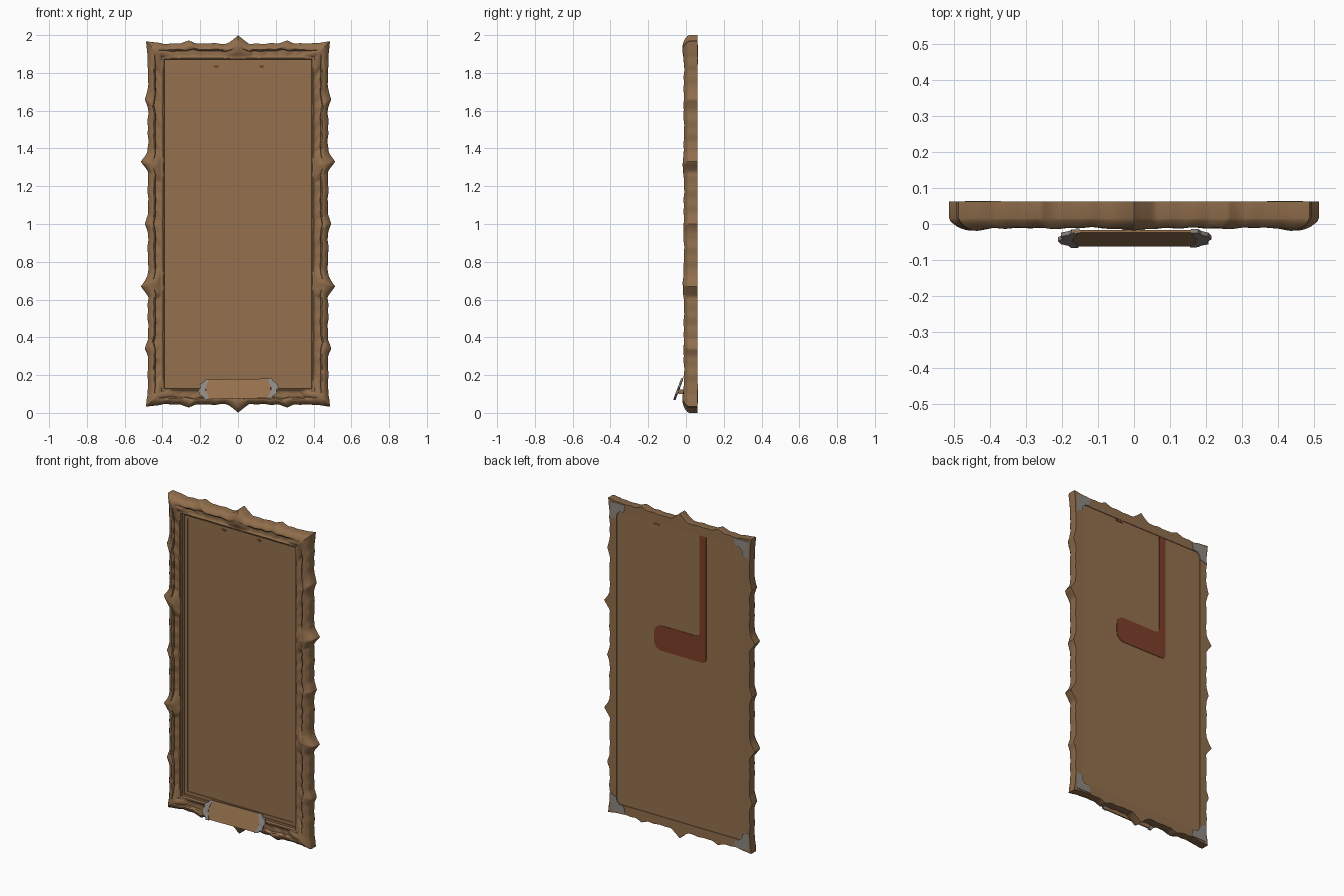
import bpy, bmesh, math
from mathutils import Vector

if "Cube" in bpy.data.objects:
    bpy.data.objects.remove(bpy.data.objects["Cube"])


def mat(name, col):
    m = bpy.data.materials.new(name)
    m.diffuse_color = (*col, 1)
    m.use_nodes = True
    m.node_tree.nodes["Principled BSDF"].inputs["Base Color"].default_value = m.diffuse_color
    return m


WOOD = mat("carved brown wood", (0.28, 0.155, 0.072))
BOARD = mat("panel brown wood", (0.30, 0.165, 0.075))
METAL = mat("grey metal", (0.27, 0.245, 0.22))
RED = mat("red brown strap", (0.2, 0.05, 0.022))


def finish(bm, name, m, angle=None):
    bmesh.ops.remove_doubles(bm, verts=bm.verts, dist=1e-5)
    bmesh.ops.recalc_face_normals(bm, faces=bm.faces)
    me = bpy.data.meshes.new(name)
    bm.to_mesh(me)
    bm.free()
    me.materials.append(m)
    ob = bpy.data.objects.new(name, me)
    bpy.context.collection.objects.link(ob)
    if angle:
        bpy.context.view_layer.objects.active = ob
        ob.select_set(True)
        bpy.ops.object.shade_smooth_by_angle(angle=math.radians(angle))
        ob.select_set(False)
    return ob


def plate(name, pts, y0, y1, m, place=None):
    """Extruded outline in the x/z plane; place() may bend it into position."""
    bm = bmesh.new()
    place = place or (lambda x, y, z: (x, y, z))
    a = [bm.verts.new(place(x, y0, z)) for x, z in pts]
    b = [bm.verts.new(place(x, y1, z)) for x, z in pts]
    bm.faces.new(a)
    bm.faces.new(b[::-1])
    n = len(pts)
    for i in range(n):
        bm.faces.new((a[i], b[i], b[(i + 1) % n], a[(i + 1) % n]))
    return finish(bm, name, m)


def rect(x0, x1, z0, z1):
    return [(x0, z0), (x1, z0), (x1, z1), (x0, z1)]


def peak(p, c, w, power=1.3):
    return max(0.0, 1 - abs(abs(p) - c) / w) ** power


# ---- carved frame: one moulding swept around four mitred sides ----
# each side: inner half length, outer half length, inner offset, outer offset,
# corner offset, big leaf positions, small leaf positions, big tip height
SIDES = {
    "stile": (0.87, 0.967, 0.39, 0.477, 0.487, [0.33], [0.0, 0.66], 0.038),
    "rail": (0.39, 0.487, 0.87, 0.955, 0.967, [0.0], [0.26], 0.045),
}
# moulding across the width: (0 inner .. 1 outer, depth y, ornament weight)
PROFILE = [(0, 0.034, 0), (0, 0.006, 0), (0.03, 0.0, 0), (0.09, -0.002, .1), (0.15, 0.002, .3),
           (0.22, 0.006, .6), (0.34, 0.006, .9), (0.46, 0.006, 1), (0.53, 0.006, 1),
           (0.56, -0.006, .9), (0.64, -0.011, .8), (0.74, -0.010, .7),
           (0.83, -0.004, .5), (0.91, 0.004, .35), (0.97, 0.010, .15), (1, 0.016, 0)]


def section(kind, t):
    li, lo, oi, base, corner, bigs, smalls, tip = SIDES[kind]
    along = lo * t
    end = max(0.0, 1 - (lo - abs(along)) / 0.1)          # 1 at the corner
    big = sum(peak(along, c, 0.06) for c in bigs)
    small = sum(peak(along, c, 0.05) for c in smalls)
    wav = math.sin(along * 61) * math.sin(along * 23 + 1) * (1 - end)
    outer = base + (corner - base) * end + tip * big + 0.017 * small + 0.003 * wav * (1 - min(1, big + small))
    boss = min(1.0, sum(peak(along, c, 0.085, 0.7) for c in bigs) + end ** 0.7)
    leaf = min(1.0, sum(peak(along, c, 0.12, 0.8) for c in smalls))
    pts = []
    for u, y, w in PROFILE:
        dome = -0.023 * math.sin(math.pi * min(1, u * 0.95 + 0.05)) + 0.004
        k = boss * min(1, w * 1.3)
        yy = y * (1 - k) + dome * k
        yy += w * (1 - boss) * (0.003 * wav - 0.003 * leaf * u)
        # raised outer ridge fades out beside the corners
        if u > 0.5:
            yy += 0.006 * w * min(1, end * 2) * (1 - boss)
        pts.append((li * t + (lo - li) * t * u, oi + (outer - oi) * u, yy))
    pts.append((along, outer, 0.062))                     # outer edge to back
    rb = 0.04 if kind == "stile" else 0.03
    lb = li + (0.03 if kind == "stile" else 0.04)
    pts.append((lb * t, oi + rb, 0.062))                  # back rebate
    pts.append((lb * t, oi + rb, 0.05))
    return pts


bm = bmesh.new()
for kind in SIDES:
    n = 280 if kind == "stile" else 148
    for sgn in (1, -1):
        rings = []
        for i in range(n + 1):
            ring = []
            for a, o, y in section(kind, -1 + 2 * i / n):
                co = (sgn * o, y, 1 + a) if kind == "stile" else (a, y, 1 + sgn * o)
                ring.append(bm.verts.new(co))
            rings.append(ring)
        m = len(rings[0])
        for r0, r1 in zip(rings, rings[1:]):
            for j in range(m):
                k = (j + 1) % m
                bm.faces.new((r0[j], r0[k], r1[k], r1[j]))
finish(bm, "carved_frame", WOOD, 40)

# ---- backing panel, with a stepped slip around the picture field ----
plate("backing_panel", rect(-0.43, 0.43, 0.10, 1.90), 0.028, 0.058, BOARD)
for name, o, i, y in (("outer_slip", 0.0, 0.013, 0.016), ("inner_slip", 0.012, 0.032, 0.023)):
    x0, x1, z0, z1 = 0.392 - o, 0.392 - i, 0.872 - o, 0.872 - i
    for s in (1, -1):
        plate(name + "_side", rect(*sorted((s * x0, s * x1)), 1 - z0, 1 + z0), y, 0.03, BOARD)
        plate(name + "_end", rect(-x1, x1, *sorted((1 + s * z0, 1 + s * z1))), y, 0.03, BOARD)

# ---- grey corner brackets on the back ----
L = [(0.47, 0.95), (0.37, 0.95), (0.38, 0.905), (0.41, 0.90), (0.425, 0.885), (0.43, 0.86), (0.47, 0.845)]
for sx in (1, -1):
    for sz in (1, -1):
        plate("corner_bracket", [(sx * x, 1 + sz * z) for x, z in L], 0.056, 0.0645, METAL)

# ---- hanging strap on the back: vertical band turning into a rounded flap ----
def arc(cx, cz, r, a0, a1, n=6):
    return [(cx + r * math.cos(math.radians(a0 + (a1 - a0) * i / n)),
             cz + r * math.sin(math.radians(a0 + (a1 - a0) * i / n))) for i in range(n + 1)]


strap = [(-0.18, 1.90), (-0.135, 1.90)]
strap += arc(-0.105, 1.305, 0.03, 180, 270)
strap += arc(0.125, 1.225, 0.05, 90, 0)
strap += arc(0.125, 1.17, 0.05, 0, -90)
strap += arc(-0.15, 1.15, 0.03, 270, 180)
plate("hanging_strap", strap, 0.056, 0.0605, RED)
plate("strap_end", rect(0.135, 0.18, 1.885, 1.90), 0.056, 0.0605, RED)
# strap tips showing through at the front
for x in (-0.115, 0.125):
    plate("strap_tip", [(x - .014, 1.838), (x - .006, 1.826), (x + .008, 1.826), (x + .014, 1.838)],
          0.024, 0.03, RED)


# ---- tilted name plate with grey scroll ends ----
def tilt(x, y, z):
    return (x, -0.021 - (0.178 - z) * 0.38 + y, z + 0.015 * x)


plate("title_plate", rect(-0.17, 0.172, 0.076, 0.179), -0.003, 0.004, BOARD, tilt)
END = [(0.155, 0.073), (0.178, 0.077), (0.186, 0.088), (0.207, 0.098), (0.203, 0.118), (0.215, 0.132),
       (0.206, 0.155), (0.187, 0.166), (0.178, 0.182), (0.158, 0.180), (0.166, 0.152), (0.176, 0.128), (0.168, 0.098)]
plate("plate_end_right", END, -0.005, 0.006, METAL, tilt)
plate("plate_end_left", [(-x + 0.004, 0.253 - z) for x, z in END], -0.005, 0.006, METAL, tilt)
# small peg holding the plate to the frame
plate("plate_peg", rect(-0.03, 0.03, 0.10, 0.125), -0.04, 0.02, WOOD)
